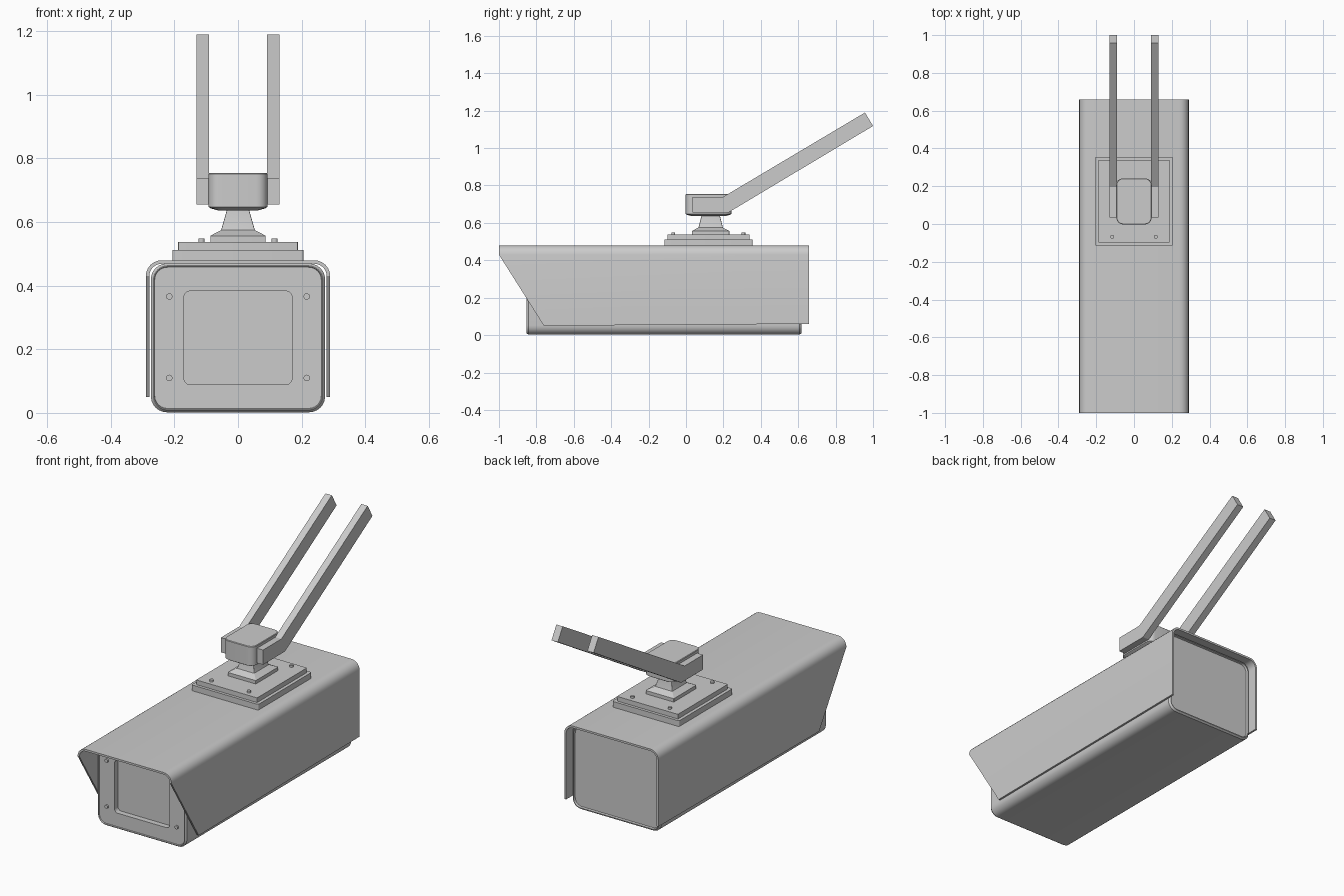
import bpy, bmesh, math

if "Cube" in bpy.data.objects:
    bpy.data.objects.remove(bpy.data.objects["Cube"])


def finish(name, bm):
    bmesh.ops.recalc_face_normals(bm, faces=bm.faces)
    mesh = bpy.data.meshes.new(name)
    bm.to_mesh(mesh)
    bm.free()
    obj = bpy.data.objects.new(name, mesh)
    bpy.context.collection.objects.link(obj)
    bpy.ops.object.select_all(action='DESELECT')
    obj.select_set(True)
    bpy.context.view_layer.objects.active = obj
    bpy.ops.object.shade_smooth_by_angle(angle=math.radians(30))
    return obj


def rounded_rect(hw, hh, r, seg=6):
    pts = []
    for i, (sx, sy) in enumerate([(1, 1), (-1, 1), (-1, -1), (1, -1)]):
        for k in range(seg + 1):
            a = math.pi / 2 * (i + k / seg)
            pts.append((sx * (hw - r) + r * math.cos(a), sy * (hh - r) + r * math.sin(a)))
    return pts


def loft(name, sections, place):
    """Skin rounded rectangles (level, half width, half height, radius)."""
    bm = bmesh.new()
    rings = [[bm.verts.new(place(u, v, lev)) for u, v in rounded_rect(hw, hh, r)]
             for lev, hw, hh, r in sections]
    n = len(rings[0])
    for a, b in zip(rings, rings[1:]):
        for i in range(n):
            j = (i + 1) % n
            bm.faces.new((a[i], a[j], b[j], b[i]))
    bm.faces.new(rings[0])
    bm.faces.new(rings[-1])
    return finish(name, bm)


def extrude_x(name, profile, x0, x1):
    bm = bmesh.new()
    a, b = ([bm.verts.new((x, y, z)) for y, z in profile] for x in (x0, x1))
    for i in range(len(a)):
        j = (i + 1) % len(a)
        bm.faces.new((a[i], a[j], b[j], b[i]))
    bm.faces.new(a)
    bm.faces.new(b)
    return finish(name, bm)


def screw(name, loc, r, depth, rot=(0, 0, 0)):
    bpy.ops.mesh.primitive_cylinder_add(vertices=20, radius=r, depth=depth, location=loc, rotation=rot)
    bpy.context.object.name = name
    bpy.ops.object.shade_smooth_by_angle(angle=math.radians(30))


# Camera housing with stepped end caps and recessed front window
loft("housing", [
    (0.605, 0.252, 0.212, 0.033), (0.605, 0.26, 0.22, 0.04), (0.617, 0.262, 0.222, 0.04),
    (0.617, 0.266, 0.227, 0.045), (0.607, 0.274, 0.234, 0.05),
    (-0.842, 0.274, 0.234, 0.05), (-0.852, 0.266, 0.227, 0.045),
    (-0.852, 0.264, 0.224, 0.042), (-0.846, 0.262, 0.222, 0.04),
    (-0.846, 0.17, 0.147, 0.02), (-0.815, 0.17, 0.147, 0.02),
], lambda u, v, y: (u, y, v + 0.236))

# Front cover screws
for x in (-0.216, 0.216):
    for z in (0.11, 0.366):
        screw("front_screw", (x, -0.848, z), 0.01, 0.012, (math.pi / 2, 0, 0))

# Sunshield hood: U-shaped sheet with a slanted front
def hood_line(hw, r, seg=6):
    cx, cz = 0.24, 0.43
    right = [(hw, 0.05)] + [(cx + r * math.cos(a), cz + r * math.sin(a))
                            for a in (math.pi / 2 * k / seg for k in range(seg + 1))]
    return right + [(-x, z) for x, z in reversed(right)]


bm = bmesh.new()
rows = []
for (xo, zo), (xi, zi) in zip(hood_line(0.29, 0.05), hood_line(0.279, 0.039)):
    row = []
    for x, z, back in ((xo, zo, 0), (xo, zo, 1), (xi, zi, 1), (xi, zi, 0)):
        y = 0.658 if back else -1 + max(0, 0.43 - z) * 0.24 / 0.38
        row.append(bm.verts.new((x, y, z + (0.01 if back and z < 0.1 else 0))))
    rows.append(row)
for a, b in zip(rows, rows[1:]):
    for i in range(4):
        j = (i + 1) % 4
        bm.faces.new((a[i], a[j], b[j], b[i]))
bm.faces.new(rows[0])
bm.faces.new(rows[-1])
finish("sunshield", bm)

# Mounting plates, pedestal and pivot head
up = lambda u, v, z: (u, v + 0.12, z)
loft("base_plate", [(0.475, 0.206, 0.236, 0.008), (0.512, 0.206, 0.236, 0.008)], up)
loft("upper_plate", [(0.51, 0.188, 0.22, 0.004), (0.538, 0.188, 0.22, 0.004)], up)
loft("pedestal", [
    (0.535, 0.087, 0.1, 0.003), (0.557, 0.087, 0.1, 0.003), (0.575, 0.053, 0.065, 0.003),
    (0.635, 0.036, 0.05, 0.003), (0.645, 0.036, 0.05, 0.003),
], lambda u, v, z: (u, v + 0.132, z))
loft("pivot_head", [
    (0.636, 0.06, 0.088, 0.03), (0.643, 0.085, 0.115, 0.035), (0.648, 0.093, 0.122, 0.035),
    (0.752, 0.093, 0.122, 0.035), (0.755, 0.09, 0.119, 0.032),
], up)
for x in (-0.115, 0.115):
    for y in (-0.068, 0.307):
        screw("plate_screw", (x, y, 0.541), 0.01, 0.014)

# Twin bent bracket arms
arm = [(0.035, 0.656), (0.228, 0.656), (1.0, 1.118), (0.957, 1.19), (0.197, 0.738), (0.035, 0.738)]
for side, s in (("left", -1), ("right", 1)):
    extrude_x(side + "_arm", arm, s * 0.091, s * 0.13)
